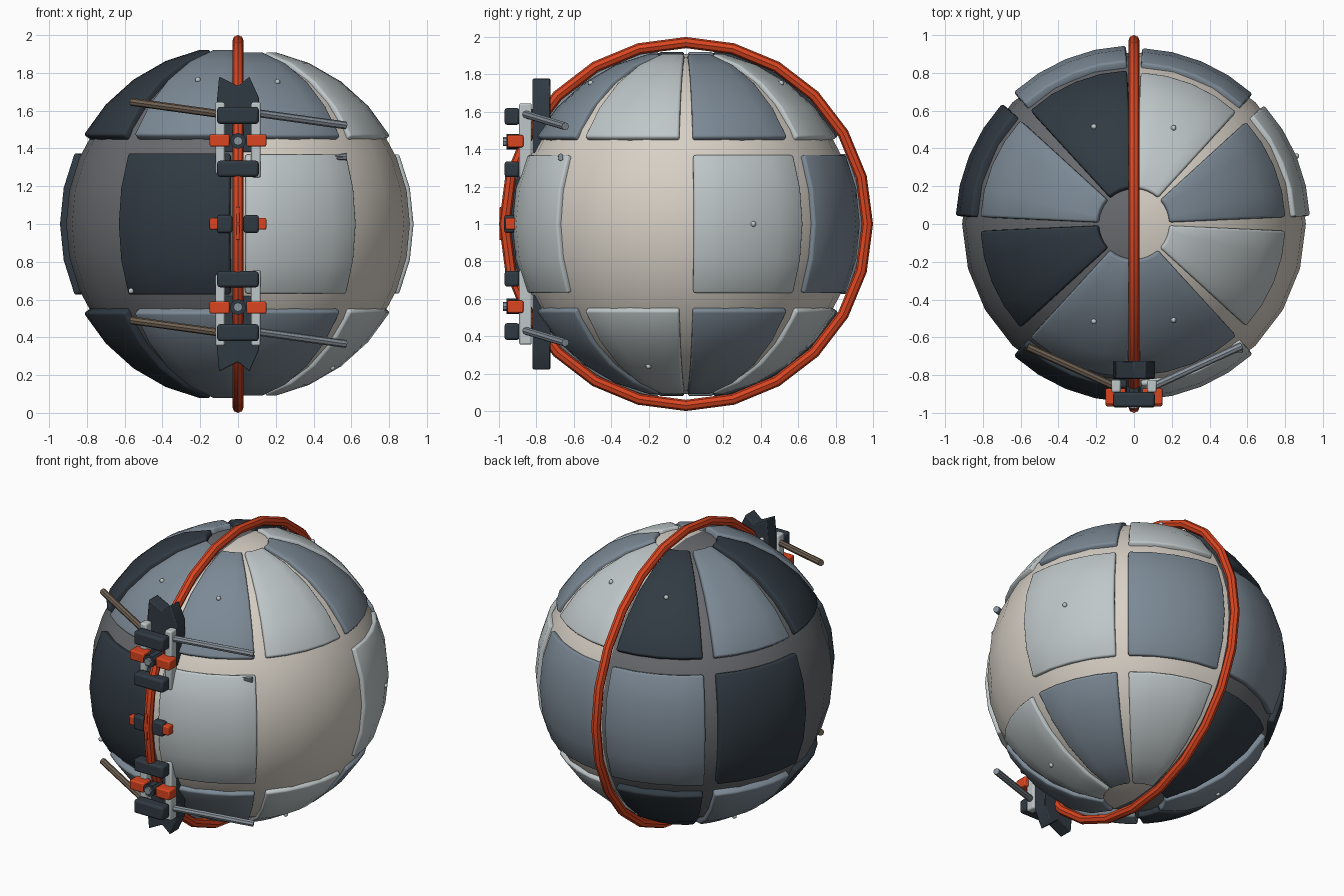
import bpy, bmesh, math
from mathutils import Vector

if "Cube" in bpy.data.objects:
    bpy.data.objects.remove(bpy.data.objects["Cube"])

C = Vector((0, 0, 1))


def mat(name, col):
    m = bpy.data.materials.new(name)
    m.diffuse_color = (*col, 1)
    m.use_nodes = True
    m.node_tree.nodes["Principled BSDF"].inputs["Base Color"].default_value = m.diffuse_color
    return m


LIGHT = mat("light_grey", (0.52, 0.57, 0.58))
MID = mat("mid_grey", (0.20, 0.25, 0.30))
DARK = mat("dark_grey", (0.03, 0.042, 0.055))
BEIGE = mat("beige", (0.68, 0.63, 0.56))
SHADE = mat("shell_grey", (0.14, 0.145, 0.155))
RED = mat("red", (0.70, 0.06, 0.015))
STEEL = mat("steel", (0.25, 0.29, 0.33))
BROWN = mat("brown", (0.16, 0.12, 0.085))


def finish(ob, name, m, bevel=0, smooth=True):
    ob.name = name
    ob.data.materials.append(m)
    if bevel:
        b = ob.modifiers.new("bevel", 'BEVEL')
        b.width, b.segments, b.limit_method = bevel, 2, 'ANGLE'
        b.angle_limit = math.radians(40)
    if smooth:
        bpy.ops.object.select_all(action='DESELECT')
        ob.select_set(True)
        bpy.context.view_layer.objects.active = ob
        bpy.ops.object.shade_smooth_by_angle(angle=math.radians(35))
    return ob


def from_bmesh(bm):
    me = bpy.data.meshes.new("mesh")
    bm.to_mesh(me)
    bm.free()
    ob = bpy.data.objects.new("part", me)
    bpy.context.collection.objects.link(ob)
    return ob


def on_sphere(lon, lat, r):
    a, b = math.radians(lon), math.radians(lat)
    return C + r * Vector((math.sin(a) * math.cos(b), -math.cos(a) * math.cos(b), math.sin(b)))


def patch(name, lon, lat, r, nu, nv, m, thick=0):
    # spherical patch; longitude is measured from the front
    bm = bmesh.new()
    g = [[bm.verts.new(on_sphere(lon[0] + (lon[1] - lon[0]) * i / nu,
                                 lat[0] + (lat[1] - lat[0]) * j / nv, r))
          for j in range(nv + 1)] for i in range(nu + 1)]
    for i in range(nu):
        for j in range(nv):
            bm.faces.new((g[i][j], g[i + 1][j], g[i + 1][j + 1], g[i][j + 1]))
    bmesh.ops.remove_doubles(bm, verts=bm.verts, dist=1e-5)
    ob = from_bmesh(bm)
    if thick:
        s = ob.modifiers.new("thickness", 'SOLIDIFY')
        s.thickness, s.offset = thick, -1
    return finish(ob, name, m, 0.012 if thick else 0)


def box(name, x, y, z, m, bevel=0.01):
    bpy.ops.mesh.primitive_cube_add(size=1)
    ob = bpy.context.object
    for v in ob.data.vertices:
        v.co = [c[0] + (t + 0.5) * (c[1] - c[0]) for c, t in zip((x, y, z), v.co)]
    return finish(ob, name, m, bevel)


def rod(name, p, q, r, m, n=8, r2=None):
    p, q = Vector(p), Vector(q)
    bpy.ops.mesh.primitive_cone_add(vertices=n, radius1=r, radius2=r if r2 is None else r2,
                                    depth=(q - p).length, location=(p + q) / 2,
                                    rotation=(q - p).to_track_quat('Z', 'Y').to_euler())
    return finish(bpy.context.object, name, m)


# two half shells of the core
patch("core_right", (0, 180), (-90, 90), 0.91, 12, 16, BEIGE)
patch("core_left", (-180, 0), (-90, 90), 0.91, 12, 16, SHADE)

# armour panels: three bands, four per side, one side slot left open at the equator
bands = {"upper": (30, 78), "middle": (-23.5, 23.5), "lower": (-78, -30)}
for band, lat in bands.items():
    for i in range(4):
        if band == "middle" and i == 1:
            continue
        lon = (45 * i + 2.7, 45 * i + 42.3)
        accent = i in (1, 3) if band != "middle" else i in (0, 2)
        patch(f"{band}_panel_right_{i}", lon, lat, 0.932, 4, 4, LIGHT if accent else MID, 0.05)
        patch(f"{band}_panel_left_{i}", (-lon[1], -lon[0]), lat, 0.945, 4, 4, DARK if accent else MID, 0.06)

# hoop around the seam
bpy.ops.mesh.primitive_torus_add(major_radius=0.97, minor_radius=0.03, major_segments=24,
                                 minor_segments=8, location=C, rotation=(0, math.pi / 2, 0))
finish(bpy.context.object, "seam_hoop", RED)

# rivets
spots = [(s * 0.21, t * 0.51, 0.755) for s in (1, -1) for t in (1, -1)]
spots += [(0.86, 0.36, 0), (0.5, -0.2, -0.76), (-0.5, 0.2, -0.76), (-0.56, -0.66, -0.35)]
for p in spots:
    r = 0.945 if p[0] < 0 else 0.932
    bpy.ops.mesh.primitive_uv_sphere_add(segments=10, ring_count=6, radius=0.015,
                                         location=C + Vector(p).normalized() * r)
    finish(bpy.context.object, "rivet", LIGHT)
for dz in (0, 0.015):
    rod("panel_pin", (0.51, -0.68, 1.36 - dz), (0.575, -0.67, 1.365 - dz), 0.004, STEEL, 6, 0.013)

# upper and lower clamps, mirrored about the equator
for side, s in (("upper", 1), ("lower", -1)):
    def zz(a, b):
        return tuple(sorted((1 + s * a, 1 + s * b)))
    # notched back plate
    bm = bmesh.new()
    outline = [(-.11, .38), (.11, .38), (.11, .67), (.06, .78), (0, .73), (-.10, .78), (-.11, .67)]
    f = bm.faces.new([bm.verts.new((x, -0.82, 1 + s * z)) for x, z in outline])
    ext = bmesh.ops.extrude_face_region(bm, geom=[f])
    bmesh.ops.translate(bm, vec=(0, 0.095, 0), verts=[v for v in ext["geom"] if isinstance(v, bmesh.types.BMVert)])
    bmesh.ops.recalc_face_normals(bm, faces=bm.faces)
    finish(from_bmesh(bm), f"{side}_back_plate", DARK, 0.006)
    # crossbars
    for a, b in ((0.53, 0.62), (0.25, 0.335)):
        box(f"{side}_crossbar", (-0.11, 0.11), (-0.97, -0.89), zz(a, b), DARK, 0.014)
    # rails and red lugs on both sides
    for k in (1, -1):
        box(f"{side}_rail", sorted((k * 0.07, k * 0.12)), (-0.892, -0.825), zz(0.245, 0.645), LIGHT)
        box(f"{side}_lug", sorted((k * 0.045, k * 0.15)), (-0.955, -0.87), zz(0.41, 0.475), RED, 0.008)
    # centre bolt
    z = 1 + s * 0.44
    rod(f"{side}_bolt_collar", (0, -0.86, z), (0, -0.96, z), 0.042, DARK, 10)
    rod(f"{side}_bolt", (0, -0.94, z), (0, -0.978, z), 0.024, STEEL, 8)
    # spread handles, same tilt on both clamps
    dz = 0 if s > 0 else -1.157
    rod(f"{side}_handle_left", (-0.08, -0.87, 1.58 + dz), (-0.565, -0.65, 1.647 + dz), 0.021, BROWN)
    rod(f"{side}_handle_right", (0.08, -0.87, 1.59 + dz), (0.57, -0.645, 1.522 + dz), 0.021, STEEL)

# centre latch
for k in (1, -1):
    box("latch_block", sorted((k * 0.03, k * 0.11)), (-0.972, -0.915), (0.953, 1.047), DARK, 0.012)
    box("latch_lug", sorted((k * 0.09, k * 0.15)), (-0.965, -0.91), (0.97, 1.032), RED, 0.008)
box("latch_key", (-0.01, 0.01), (-0.998, -0.94), (0.915, 1.09), RED, 0.004)
